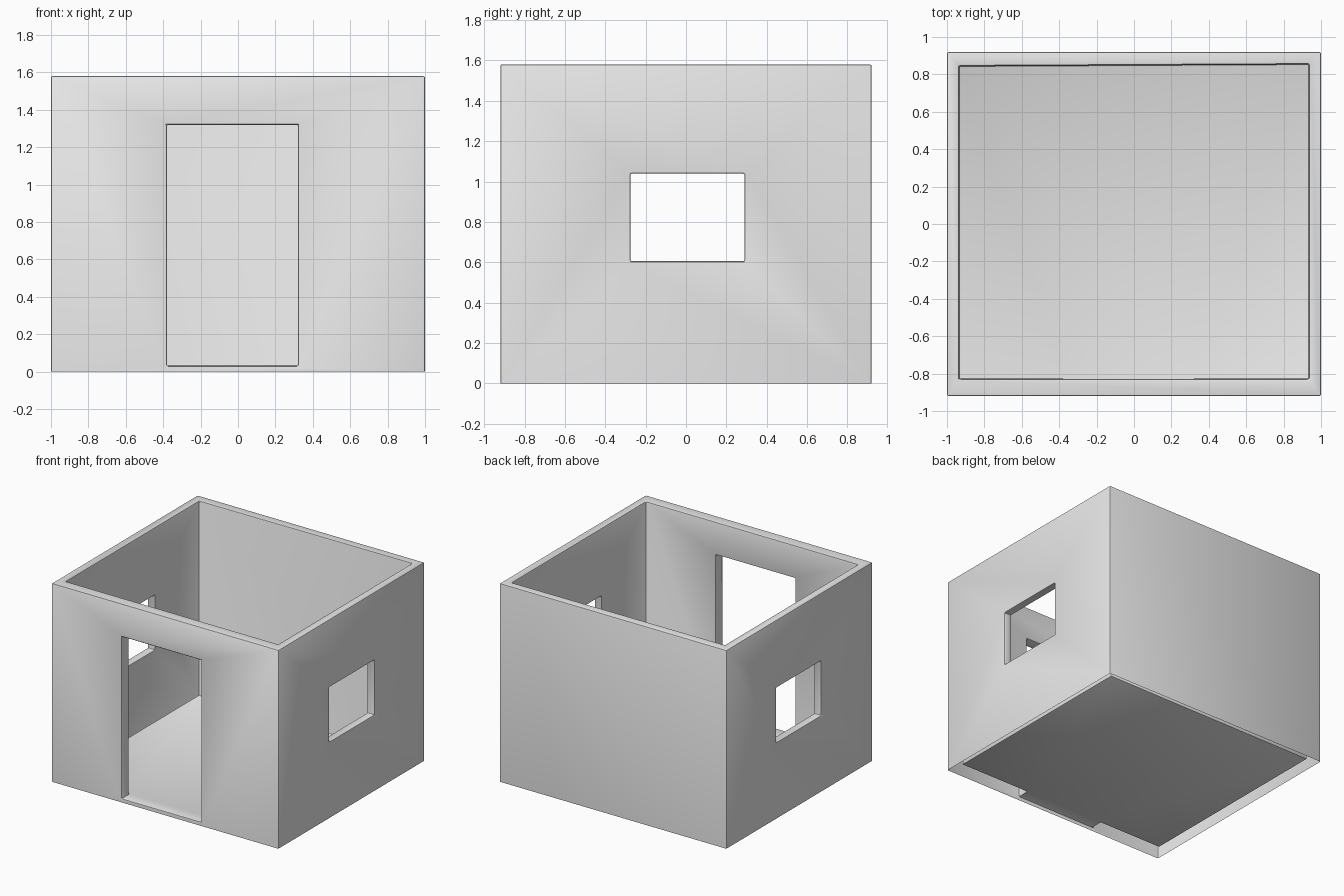
import bpy
import bmesh

old = bpy.data.objects.get("Cube")
if old:
    bpy.data.objects.remove(old, do_unlink=True)

FLOOR, TOP = 0.03, 1.58


def box(name, x, y, z):
    """Box object from (min, max) ranges."""
    bm = bmesh.new()
    bmesh.ops.create_cube(bm, size=1)
    for v in bm.verts:
        v.co = [r[0] if c < 0 else r[1] for c, r in zip(v.co, (x, y, z))]
    mesh = bpy.data.meshes.new(name)
    bm.to_mesh(mesh)
    bm.free()
    obj = bpy.data.objects.new(name, mesh)
    bpy.context.collection.objects.link(obj)
    return obj


def activate(obj):
    bpy.ops.object.select_all(action='DESELECT')
    obj.select_set(True)
    bpy.context.view_layer.objects.active = obj


def cut(obj, cutter):
    """Subtract the cutter and remove it."""
    mod = obj.modifiers.new("cut", 'BOOLEAN')
    mod.operation, mod.solver, mod.object = 'DIFFERENCE', 'EXACT', cutter
    activate(obj)
    bpy.ops.object.modifier_apply(modifier=mod.name)
    bpy.data.objects.remove(cutter, do_unlink=True)


# Outer shell
house = box("house_walls", (-1, 1), (-0.92, 0.92), (0, TOP))

# Room interior, with a slightly skewed back wall
room = box("room_cutter", (-0.935, 0.935), (-0.83, 0.85), (FLOOR, TOP + 0.3))
for v in room.data.vertices:
    if v.co.y > 0:
        v.co.y += 0.005 if v.co.x > 0 else -0.005
cut(house, room)

# Doorway in the front, and a window through both side walls
cut(house, box("door_cutter", (-0.38, 0.32), (-1.2, -0.5), (FLOOR, 1.32)))
cut(house, box("window_cutter", (-1.3, 1.3), (-0.275, 0.29), (0.605, 1.04)))

# Merge flat faces, then open the underside so the walls are hollow
bm = bmesh.new()
bm.from_mesh(house.data)
bmesh.ops.remove_doubles(bm, verts=bm.verts, dist=0.0001)
bmesh.ops.dissolve_limit(bm, angle_limit=0.01, verts=bm.verts, edges=bm.edges)
under = [f for f in bm.faces if f.calc_center_median().z < 0.001]
bmesh.ops.delete(bm, geom=under, context='FACES')
bm.to_mesh(house.data)
bm.free()

# Softened edges
bevel = house.modifiers.new("soft_edges", 'BEVEL')
bevel.width, bevel.segments = 0.009, 2
bevel.limit_method = 'ANGLE'
activate(house)
bpy.ops.object.modifier_apply(modifier=bevel.name)
bpy.ops.object.shade_smooth_by_angle()

# Plain grey plaster
grey = bpy.data.materials.new("light_grey")
grey.use_nodes = True
colour = (0.8, 0.8, 0.8, 1)
grey.diffuse_color = colour
grey.node_tree.nodes["Principled BSDF"].inputs["Base Color"].default_value = colour
house.data.materials.clear()
house.data.materials.append(grey)
for p in house.data.polygons:
    p.material_index = 0
